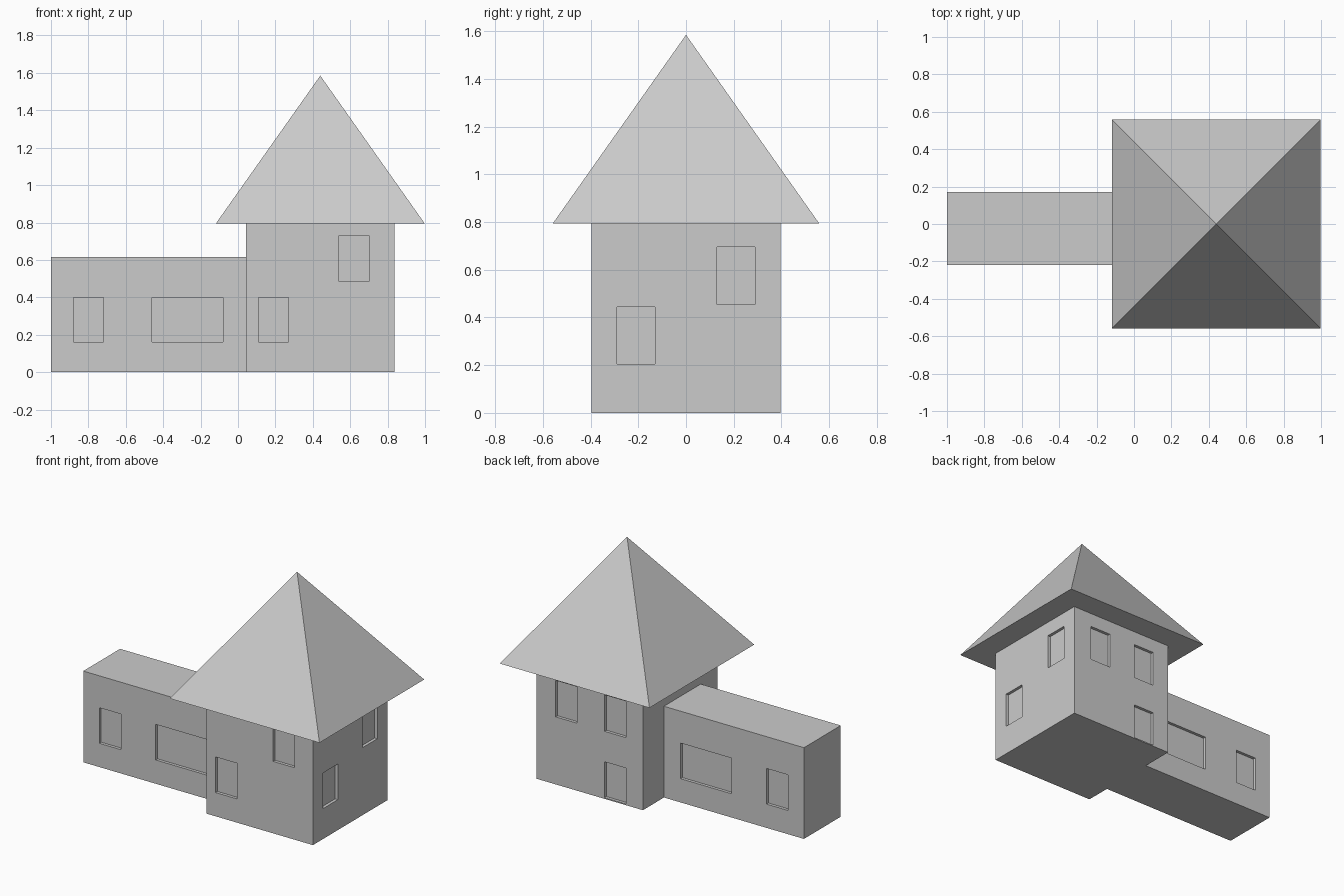
import bpy, math
from mathutils import Vector

if "Cube" in bpy.data.objects:
    bpy.data.objects.remove(bpy.data.objects["Cube"])

DEPTH = 0.02  # how far windows sit back from the wall


def box(name, lo, hi):
    lo, hi = Vector(lo), Vector(hi)
    bpy.ops.mesh.primitive_cube_add(size=1, location=(lo + hi) / 2)
    ob = bpy.context.object
    ob.name = name
    ob.scale = hi - lo
    bpy.ops.object.transform_apply(location=False, rotation=False, scale=True)
    return ob


def recess(wall, axis, plane, a0, a1, z0, z1):
    """Sink a window into the wall lying at axis = plane."""
    lo, hi = [0, 0, z0], [0, 0, z1]
    lo[axis], hi[axis] = plane - DEPTH, plane + DEPTH
    lo[1 - axis], hi[1 - axis] = a0, a1
    cutter = box("window_cutter", lo, hi)
    cutter.hide_render = True
    mod = wall.modifiers.new("window", 'BOOLEAN')
    mod.operation = 'DIFFERENCE'
    mod.solver = 'EXACT'
    mod.object = cutter
    bpy.context.view_layer.objects.active = wall
    bpy.ops.object.modifier_apply(modifier=mod.name)
    bpy.data.objects.remove(cutter, do_unlink=True)


CX, HALF = 0.44, 0.396
FRONT, BACK, RIGHT = -HALF, HALF, CX + HALF

# Tower with windows on front, right and back, plus a low opening at the back
tower = box("tower_walls", (CX - HALF, FRONT, 0), (RIGHT, BACK, 0.795))
for axis, plane, a0, a1, z0, z1 in (
    (1, FRONT, 0.11, 0.27, 0.16, 0.40),
    (1, FRONT, 0.54, 0.70, 0.485, 0.73),
    (0, RIGHT, -0.29, -0.13, 0.205, 0.445),
    (0, RIGHT, 0.13, 0.29, 0.455, 0.695),
    (1, BACK, 0.535, 0.695, 0.455, 0.70),
    (1, BACK, 0.17, 0.33, 0.455, 0.70),
    (1, BACK, 0.17, 0.33, 0.008, 0.25),
):
    recess(tower, axis, plane, a0, a1, z0, z1)

# Low wing with the same small and wide window on both long sides
wing = box("side_wing", (-1, -0.22, 0), (CX - HALF, 0.172, 0.615))
for plane in (-0.22, 0.172):
    recess(wing, 1, plane, -0.88, -0.72, 0.16, 0.40)
    recess(wing, 1, plane, -0.46, -0.08, 0.16, 0.40)

# Pyramid roof with wide eaves
bpy.ops.mesh.primitive_cone_add(vertices=4, radius1=0.558 * math.sqrt(2), radius2=0,
                                depth=0.79, location=(CX, 0, 0.795 + 0.395),
                                rotation=(0, 0, math.pi / 4))
bpy.context.object.name = "pyramid_roof"
